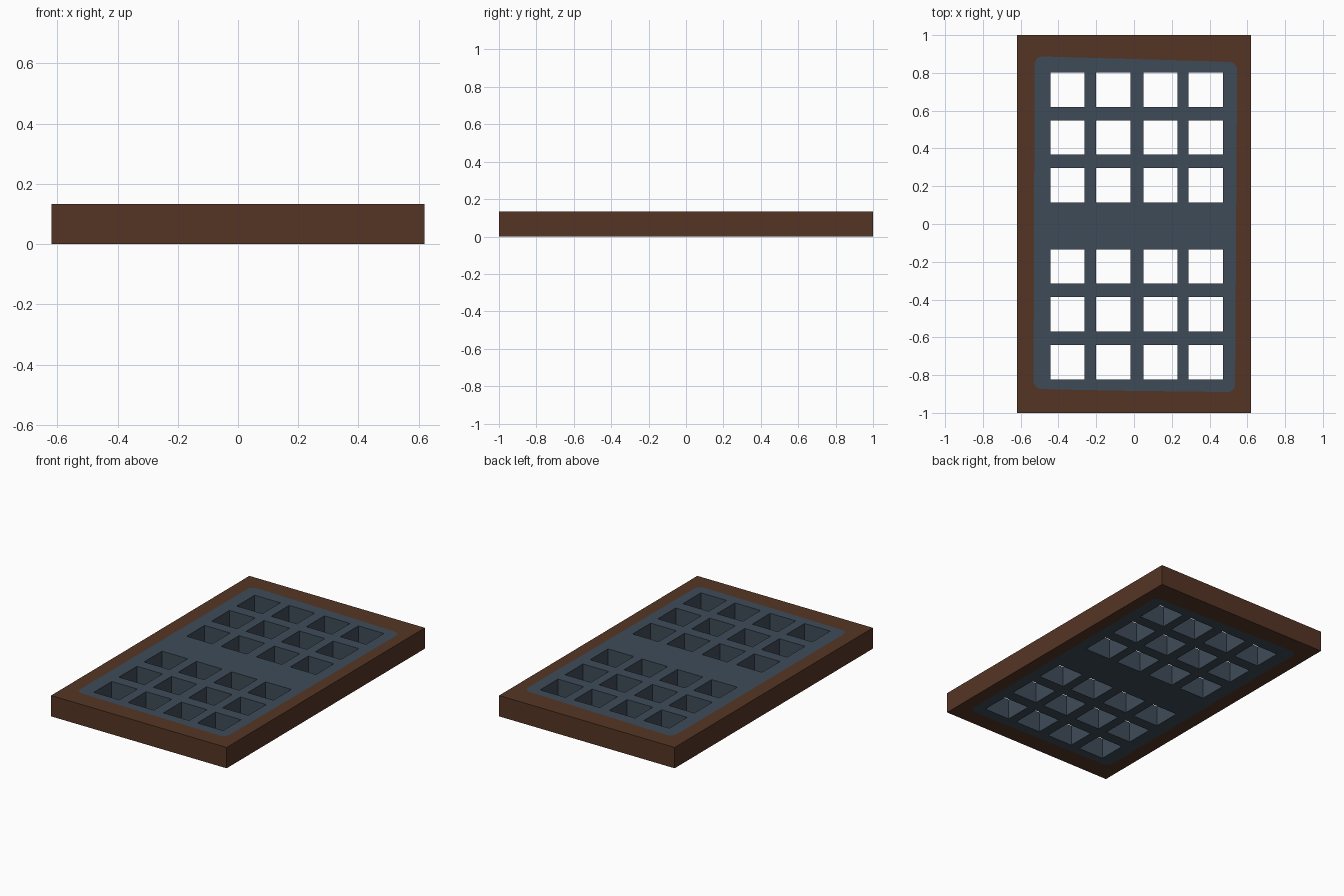
import bpy, bmesh, math
from mathutils import Vector

if "Cube" in bpy.data.objects:
    bpy.data.objects.remove(bpy.data.objects["Cube"])

HEIGHT = 0.133


def material(name, rgb):
    m = bpy.data.materials.new(name)
    m.diffuse_color = (*rgb, 1)
    m.use_nodes = True
    m.node_tree.nodes["Principled BSDF"].inputs["Base Color"].default_value = m.diffuse_color
    return m


def rect(x0, x1, y0, y1):
    return [(x0, y0), (x1, y0), (x1, y1), (x0, y1)]


def rounded(points, radius, steps=5):
    """Round the sharp corners of a counter-clockwise outline."""
    out = []
    n = len(points)
    for i in range(n):
        p, a, b = (Vector(points[j % n]) for j in (i, i - 1, i + 1))
        u, v = (a - p).normalized(), (b - p).normalized()
        if u.dot(v) < -0.9:            # almost straight: keep the point
            out.append(tuple(p))
            continue
        s, e = p + u * radius, p + v * radius
        c = s + e - p
        for k in range(steps + 1):
            t = k / steps * math.pi / 2
            out.append(tuple(c + (s - c) * math.cos(t) + (e - c) * math.sin(t)))
    return out


def slab(name, outline, holes, mat, outer_walls, hole_walls):
    """Flat slab with openings; walls are only made where they show."""
    bm = bmesh.new()
    loops = [(outline, outer_walls)] + [(h[::-1], hole_walls) for h in holes]
    rings = {0: [], HEIGHT: []}
    for z in rings:
        edges = []
        for pts, _ in loops:
            vs = [bm.verts.new((x, y, z)) for x, y in pts]
            edges += [bm.edges.new((vs[i - 1], vs[i])) for i in range(len(vs))]
            rings[z].append(vs)
        up = 1 if z > 0 else -1
        filled = bmesh.ops.triangle_fill(bm, use_beauty=True, edges=edges,
                                         normal=(0, 0, up))
        for f in filled["geom"]:
            if isinstance(f, bmesh.types.BMFace):
                f.normal_update()
                if f.normal.z * up < 0:
                    f.normal_flip()
    for (_, walls), lo, hi in zip(loops, rings[0], rings[HEIGHT]):
        if walls:
            for i in range(len(lo)):
                bm.faces.new((lo[i - 1], lo[i], hi[i], hi[i - 1]))
    mesh = bpy.data.meshes.new(name)
    bm.to_mesh(mesh)
    bm.free()
    mesh.materials.append(mat)
    obj = bpy.data.objects.new(name, mesh)
    bpy.context.collection.objects.link(obj)
    return obj


brown = material("dark brown wood", (0.090, 0.036, 0.018))
slate = material("slate blue metal", (0.049, 0.071, 0.098))

# Slightly uneven grille outline with rounded corners
panel = rounded([(-0.532, -0.873), (-0.12, -0.882), (0.535, -0.890),
                 (0.546, 0.857), (0.05, 0.872), (-0.526, 0.888)], 0.042)

# Two banks of three rows by four square openings
openings = [rect(x, x + 0.181, y, y + 0.181)
            for x in (-0.443, -0.2, 0.049, 0.289)
            for y in (0.62, 0.367, 0.115, -0.315, -0.568, -0.822)]

# Wooden surround and pierced grille, flush with each other
slab("wooden_frame", rect(-0.62, 0.62, -1, 1), [panel], brown, True, False)
slab("metal_grille", panel, openings, slate, False, True)
